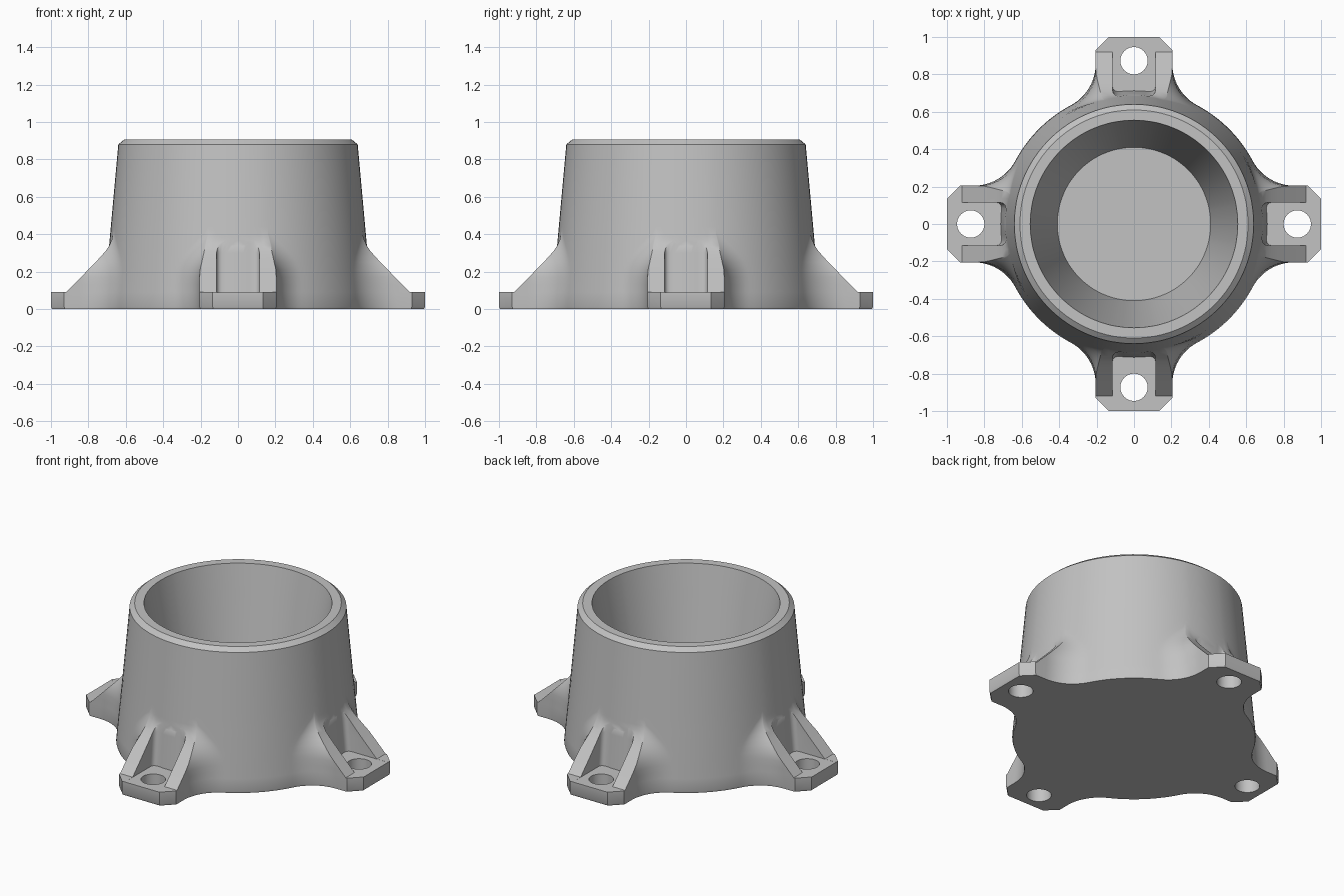
import bpy, bmesh, math
from mathutils import Vector, Matrix

if "Cube" in bpy.data.objects:
    bpy.data.objects.remove(bpy.data.objects["Cube"])

HALF = 0.205      # half width of a lug
FILLET = 0.25     # plan radius where a lug flows into the body
POCKET = 0.115    # half width of the gap between ribs
LEDGE = 0.09      # thickness of a lug
TOP = 0.905

grey = bpy.data.materials.new("plain grey")
grey.use_nodes = True
colour = (0.54, 0.54, 0.54, 1)
grey.diffuse_color = colour
grey.node_tree.nodes["Principled BSDF"].inputs["Base Color"].default_value = colour


def body_radius(z):
    return 0.72 - 0.08 * z / 0.88


def half_sector(z, reach):
    """Plan outline from the lug axis (+y) round to 45 degrees."""
    r = body_radius(z)
    big = r + FILLET
    # ribs narrow to a point as they fade into the body
    w = HALF - 0.045 * min(1, max(0, (z - 0.2) / 0.2))
    full = math.sqrt(big ** 2 - (w + FILLET) ** 2)
    corner = Vector((w, max(min(reach, full), math.sqrt(r * r - w * w))))
    pts = []
    for x in (0, 0.06, POCKET, 0.135, w):
        y = min(1, 1.135 - x, reach)
        pts.append((x, max(y, math.sqrt(r * r - x * x))))
    # concave fillet from the rib edge, tangent to the body
    d = corner.length
    swing = math.acos(min(1, (big ** 2 + d * d - FILLET ** 2) / (2 * d * big)))
    heading = math.atan2(corner.y, corner.x) - swing
    centre = Vector((math.cos(heading), math.sin(heading))) * big
    a0 = math.atan2(corner.y - centre.y, corner.x - centre.x) % math.tau
    a1 = math.pi + heading
    for i in range(13):
        a = a0 + (a1 - a0) * i / 12
        pts.append((centre.x + FILLET * math.cos(a),
                    centre.y + FILLET * math.sin(a)))
    # remaining arc of the body
    start = math.pi / 2 - heading
    for i in range(1, 8):
        a = start + (math.pi / 4 - start) * i / 7
        pts.append((r * math.sin(a), r * math.cos(a)))
    return pts


def outline(z, reach):
    half = half_sector(z, reach)
    sector = [(-x, y) for x, y in reversed(half[1:])] + half[:-1]
    ring = []
    for k in range(4):
        turn = Matrix.Rotation(-k * math.pi / 2, 3, 'Z')
        ring += [turn @ Vector((x, y, z)) for x, y in sector]
    return ring


def circle_ring(r, z):
    ring = []
    for p in outline(0.8, 0):
        d = Vector((p.x, p.y, 0)).normalized() * r
        ring.append(Vector((d.x, d.y, z)))
    return ring


def loft(rings):
    """Skin closed rings of equal length and cap both ends."""
    bm = bmesh.new()
    loops = [[bm.verts.new(p) for p in ring] for ring in rings]
    n = len(loops[0])
    for a, b in zip(loops, loops[1:]):
        for i in range(n):
            j = (i + 1) % n
            bm.faces.new((a[i], a[j], b[j], b[i]))
    bm.faces.new(loops[0])
    bm.faces.new(loops[-1])
    bmesh.ops.remove_doubles(bm, verts=bm.verts, dist=0.0005)
    bmesh.ops.dissolve_degenerate(bm, edges=bm.edges, dist=0.0001)
    return bm


def make_object(name, bm):
    bmesh.ops.recalc_face_normals(bm, faces=bm.faces)
    mesh = bpy.data.meshes.new(name)
    bm.to_mesh(mesh)
    bm.free()
    mesh.materials.append(grey)
    obj = bpy.data.objects.new(name, mesh)
    bpy.context.collection.objects.link(obj)
    return obj


# Foot, sloping ribs and tapered body, bottom to top
rings = [[Vector((p.x * 0.994, p.y * 0.994, 0)) for p in outline(0, 1)],
         outline(0.012, 1), outline(LEDGE, 1)]
slope = [(LEDGE, 0.92), (0.13, 0.88), (0.17, 0.84), (0.21, 0.801),
         (0.25, 0.762), (0.28, 0.734), (0.31, 0.708), (0.34, 0.688),
         (0.37, 0.675), (0.4, 0.666), (0.44, 0.65)]
rings += [outline(z, reach) for z, reach in slope]
rings += [outline(z, 0) for z in (0.5, 0.6, 0.74, 0.88)]
# Chamfered rim and tapered hollow
for r, z in [(0.61, TOP), (0.555, TOP), (0.52, 0.71), (0.483, 0.5),
             (0.446, 0.3), (0.41, 0.1)]:
    rings.append(circle_ring(r, z))
cup = make_object("flanged_cup", loft(rings))


def pocket_ring(z):
    """Gap between ribs, its back following the body with rounded corners."""
    r = body_radius(z) + 0.0007
    side = [(0, 0), (0.03, 0), (0.06, 0), (0.085, 0), (0.1, 0.006),
            (0.11, 0.016), (POCKET, 0.032)]
    back = [(x, math.sqrt(r * r - x * x) + lift) for x, lift in side]
    back.append((POCKET, 1.05))
    plan = [(-x, y) for x, y in reversed(back[1:])] + back
    return [Vector((x, y, z)) for x, y in plan]


# Pockets between the ribs and bolt holes, one pair per lug
cutters = []
for k in range(4):
    turn = Matrix.Rotation(k * math.pi / 2, 4, 'Z')
    pocket = loft([pocket_ring(z) for z in (LEDGE - 0.0005, 0.2, 0.3, 0.4, 0.5)])
    bmesh.ops.transform(pocket, matrix=turn, verts=pocket.verts)
    cutters.append(make_object("pocket_cutter", pocket))
    hole = bmesh.new()
    bmesh.ops.create_cone(hole, cap_ends=True, segments=40, radius1=0.073,
                          radius2=0.073, depth=0.6,
                          matrix=turn @ Matrix.Translation((0, 0.873, 0.1)))
    cutters.append(make_object("hole_cutter", hole))

bpy.context.view_layer.objects.active = cup
for cutter in cutters:
    cutter.hide_render = True
    mod = cup.modifiers.new("cut", 'BOOLEAN')
    mod.operation = 'DIFFERENCE'
    mod.solver = 'EXACT'
    mod.object = cutter
    bpy.ops.object.modifier_apply(modifier=mod.name)
    bpy.data.objects.remove(cutter)

# Smooth curved walls, crisp edges
bpy.ops.object.select_all(action='DESELECT')
cup.select_set(True)
bpy.ops.object.shade_smooth_by_angle(angle=math.radians(35))
